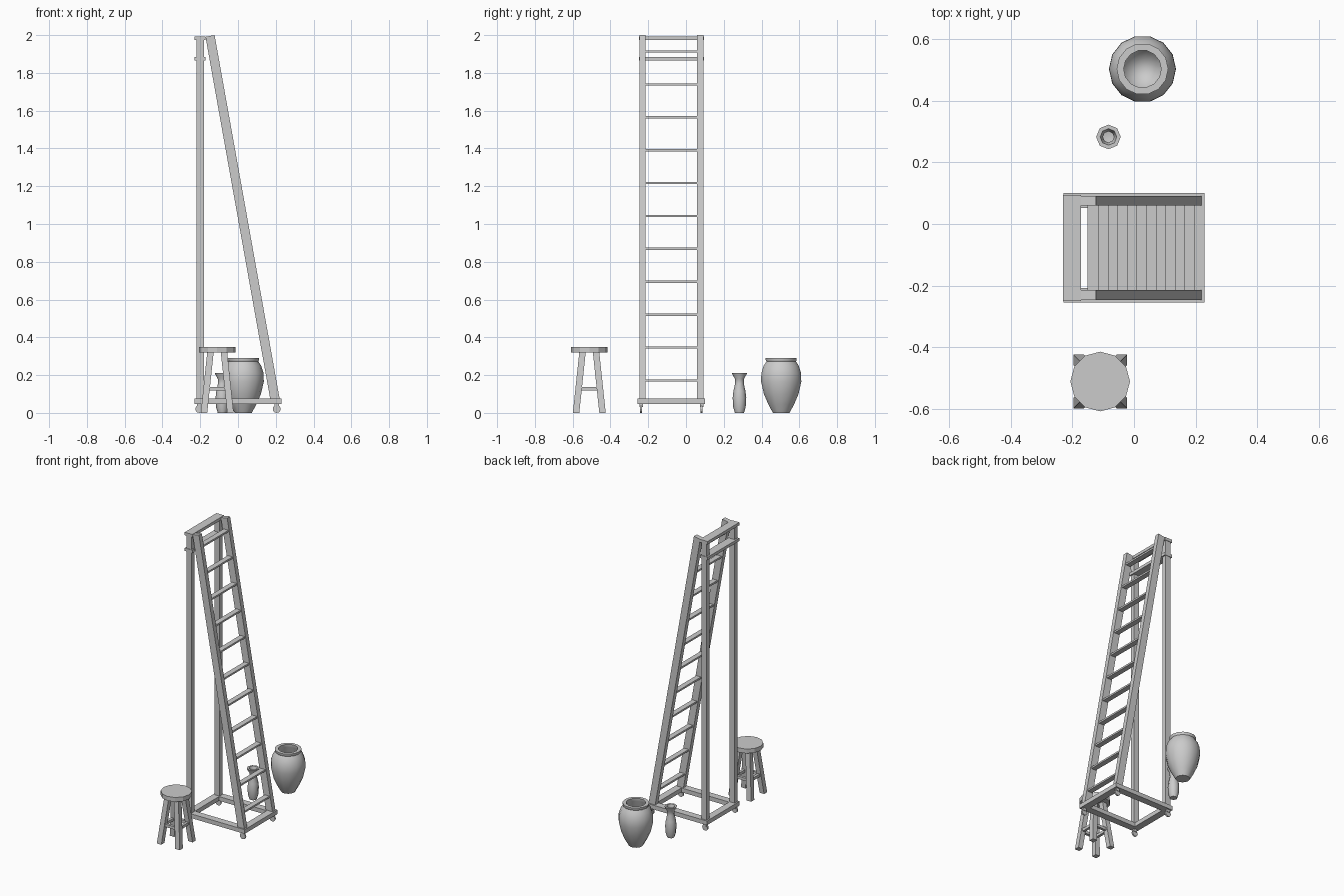
import bpy, bmesh, math
from mathutils import Vector, Matrix

if "Cube" in bpy.data.objects:
    bpy.data.objects.remove(bpy.data.objects["Cube"], do_unlink=True)

GREY = (0.6, 0.6, 0.6, 1)
mat = bpy.data.materials.new("plain grey")
mat.use_nodes = True
mat.diffuse_color = GREY
mat.node_tree.nodes["Principled BSDF"].inputs["Base Color"].default_value = GREY


def finish(bm, name):
    bmesh.ops.recalc_face_normals(bm, faces=bm.faces)
    me = bpy.data.meshes.new(name)
    bm.to_mesh(me)
    bm.free()
    me.materials.append(mat)
    ob = bpy.data.objects.new(name, me)
    bpy.context.collection.objects.link(ob)
    return ob


def box(name, x, y, z):
    """Box from (low, high) ranges."""
    bm = bmesh.new()
    size = [r[1] - r[0] for r in (x, y, z)]
    mid = [sum(r) / 2 for r in (x, y, z)]
    bmesh.ops.create_cube(bm, size=1, matrix=Matrix.Translation(mid) @ Matrix.Diagonal((*size, 1)))
    return finish(bm, name)


def prism(name, outline, y0, y1):
    """Outline in x and z, extruded along y."""
    bm = bmesh.new()
    face = bm.faces.new([bm.verts.new((x, y0, z)) for x, z in outline])
    ext = bmesh.ops.extrude_face_region(bm, geom=[face])["geom"]
    bmesh.ops.translate(bm, vec=(0, y1 - y0, 0),
                        verts=[v for v in ext if isinstance(v, bmesh.types.BMVert)])
    return finish(bm, name)


def cylinder(name, centre, radius, depth, sides, axis="Z"):
    bm = bmesh.new()
    turn = Matrix.Rotation(math.pi / 2, 4, "X") if axis == "Y" else Matrix()
    bmesh.ops.create_cone(bm, cap_ends=True, segments=sides, radius1=radius, radius2=radius,
                          depth=depth, matrix=Matrix.Translation(centre) @ turn)
    return finish(bm, name)


def lathe(name, centre, profile, sides):
    """Spin a (radius, height) profile; zero radius closes on the axis."""
    bm = bmesh.new()
    verts = [bm.verts.new((r, 0, z)) for r, z in profile]
    edges = [bm.edges.new(pair) for pair in zip(verts, verts[1:])]
    bmesh.ops.spin(bm, geom=verts + edges, axis=(0, 0, 1), cent=(0, 0, 0),
                   angle=2 * math.pi, steps=sides, use_duplicate=False)
    bmesh.ops.remove_doubles(bm, verts=bm.verts, dist=0.0005)
    bmesh.ops.translate(bm, verts=bm.verts, vec=centre)
    ob = finish(bm, name)
    bpy.ops.object.select_all(action="DESELECT")
    ob.select_set(True)
    bpy.context.view_layer.objects.active = ob
    bpy.ops.object.shade_smooth_by_angle(angle=math.radians(50))
    return ob


# Rolling base frame
MID = -0.0775
X, Y, BEAM = 0.229, 0.178, 0.048
FRAME_Z = (0.048, 0.077)
for side, s in (("right", -1), ("left", 1)):
    lo, hi = sorted((s * X, s * (X - BEAM)))
    box(f"base_beam_{side}", (lo, hi), (MID - Y, MID + Y), FRAME_Z)
for end, s in (("front", -1), ("back", 1)):
    lo, hi = sorted((MID + s * Y, MID + s * (Y - BEAM)))
    box(f"base_beam_{end}", (BEAM - X, X - BEAM), (lo, hi), FRAME_Z)

    # Posts and sloping ladder rails
    y0, y1 = MID + s * 0.153 - 0.016, MID + s * 0.153 + 0.016
    box(f"post_{end}", (-0.219, -0.181), (y0, y1), (0.077, 1.975))
    prism(f"ladder_rail_{end}",
          [(-0.172, 1.991), (-0.124, 2.0), (0.22, 0.077), (0.17, 0.077)], y0, y1)

    # Casters
    for side, t in (("right", -1), ("left", 1)):
        x, y = t * 0.205, MID + s * 0.16
        cylinder(f"caster_wheel_{end}_{side}", (x, y, 0.021), 0.021, 0.01, 12, "Y")
        box(f"caster_fork_{end}_{side}", (x - 0.012, x + 0.012), (y - 0.009, y + 0.009),
            (0.03, 0.048))

# Cross boards joining the posts
for name, z in (("top_board", 1.973), ("lower_board", 1.865)):
    box(name, (-0.23, -0.172), (MID - 0.172, MID + 0.172), (z, z + 0.02))

# Ladder treads
for i in range(11):
    z = 0.172 + i * 0.1741
    edge = 0.22 - (z - 0.077) * 0.179
    box(f"tread_{i + 1}", (edge - 0.042, edge - 0.006), (MID - 0.139, MID + 0.139),
        (z - 0.006, z + 0.006))

# Stool
SX, SY = -0.11, -0.512
cylinder("stool_seat", (SX, SY, 0.335), 0.097, 0.03, 12)
for sx in (-1, 1):
    for sy in (-1, 1):
        bm = bmesh.new()
        bmesh.ops.create_cube(bm, size=1)
        for v in bm.verts:
            top = v.co.z > 0
            off = 0.036 if top else 0.07
            v.co = Vector((SX + sx * off + v.co.x * 0.034, SY + sy * off + v.co.y * 0.034,
                           0.32 if top else 0))
        finish(bm, f"stool_leg_{'left' if sx > 0 else 'right'}_{'back' if sy > 0 else 'front'}")
for s in (-1, 1):
    a, b = s * 0.056 - 0.009, s * 0.056 + 0.009
    box("stool_stretcher_side", (SX + a, SX + b), (SY - 0.05, SY + 0.05), (0.118, 0.137))
    box("stool_stretcher_cross", (SX - 0.05, SX + 0.05), (SY + a, SY + b), (0.118, 0.137))

# Large jar
lathe("large_jar", (0.0275, 0.504, 0),
      [(0, 0), (0.045, 0), (0.07, 0.045), (0.094, 0.1), (0.109, 0.165), (0.108, 0.21),
       (0.095, 0.25), (0.08, 0.272), (0.084, 0.28), (0.084, 0.29), (0.061, 0.29),
       (0.062, 0.27), (0.085, 0.23), (0.092, 0.17), (0.075, 0.09), (0.035, 0.03), (0, 0.025)], 14)

# Small vase
lathe("small_vase", (-0.083, 0.283, 0),
      [(0, 0), (0.024, 0), (0.033, 0.03), (0.036, 0.08), (0.032, 0.115), (0.023, 0.155),
       (0.024, 0.18), (0.038, 0.205), (0.04, 0.212), (0.027, 0.212), (0.018, 0.18),
       (0.018, 0.15), (0.026, 0.09), (0.02, 0.03), (0, 0.025)], 8)
